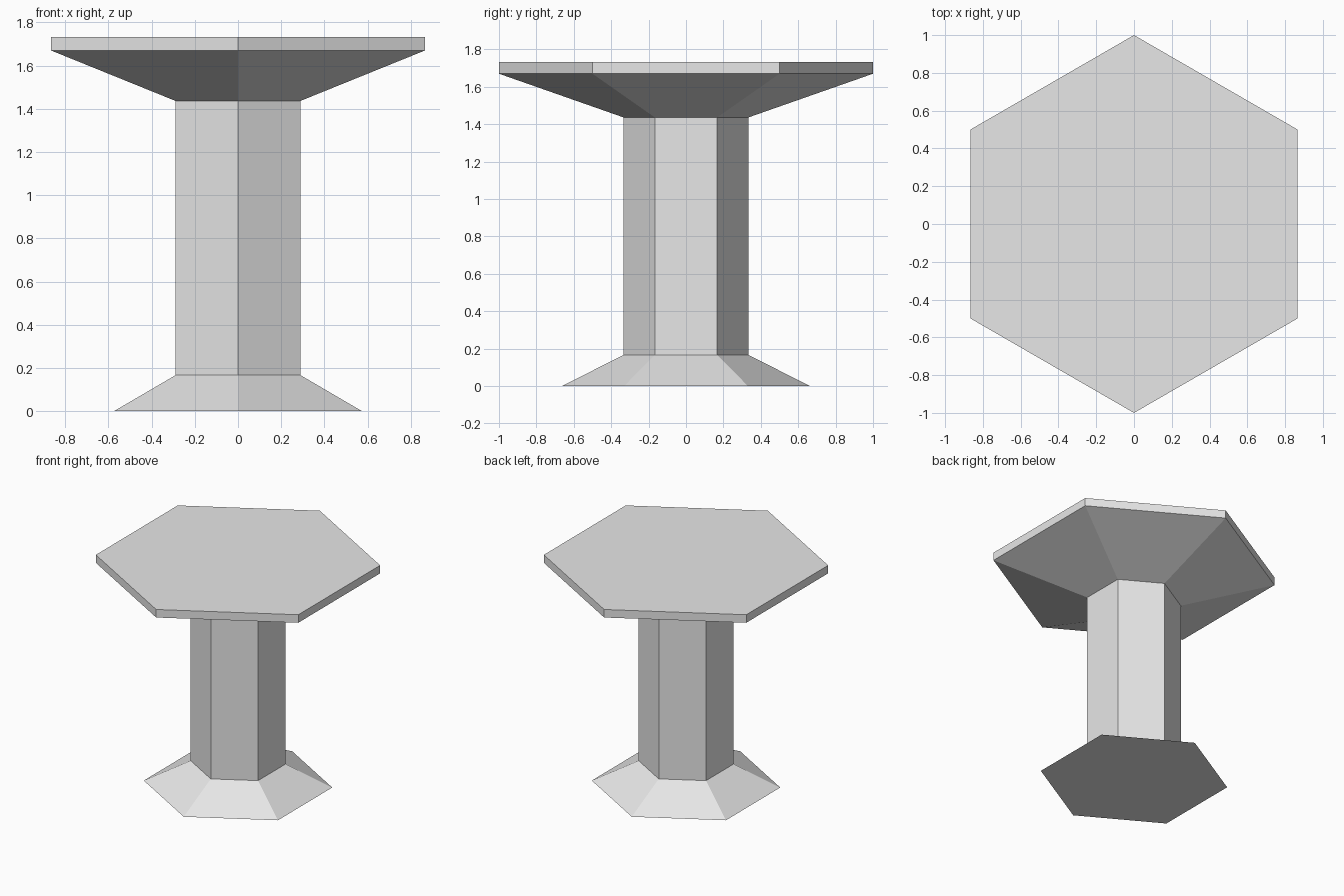
import bpy
import bmesh
import math

if "Cube" in bpy.data.objects:
    bpy.data.objects.remove(bpy.data.objects["Cube"])

SIDES = 6

stone = bpy.data.materials.new("light grey")
stone.diffuse_color = (0.8, 0.8, 0.8, 1.0)
stone.use_nodes = True
stone.node_tree.nodes["Principled BSDF"].inputs["Base Color"].default_value = stone.diffuse_color


def hex_part(name, profile, cap_bottom=False, cap_top=False):
    """Stack hexagonal rings from (radius, height) pairs, a corner facing the front."""
    bm = bmesh.new()
    rings = []
    for radius, z in profile:
        ring = []
        for i in range(SIDES):
            a = math.pi / 2 + i * math.tau / SIDES
            ring.append(bm.verts.new((radius * math.cos(a), radius * math.sin(a), z)))
        rings.append(ring)
    for low, high in zip(rings, rings[1:]):
        for i in range(SIDES):
            j = (i + 1) % SIDES
            bm.faces.new((low[i], low[j], high[j], high[i]))
    if cap_bottom:
        bm.faces.new(rings[0][::-1])
    if cap_top:
        bm.faces.new(rings[-1])
    mesh = bpy.data.meshes.new(name)
    bm.to_mesh(mesh)
    bm.free()
    mesh.materials.append(stone)
    obj = bpy.data.objects.new(name, mesh)
    bpy.context.collection.objects.link(obj)
    return obj


# Flared foot
hex_part("base", [(0.663, 0.0), (0.333, 0.167)], cap_bottom=True)
# Straight pillar
hex_part("column", [(0.333, 0.167), (0.333, 1.436)])
# Flared underside and slab edge
hex_part("table_top", [(0.333, 1.436), (1.0, 1.67), (1.0, 1.732)], cap_top=True)
